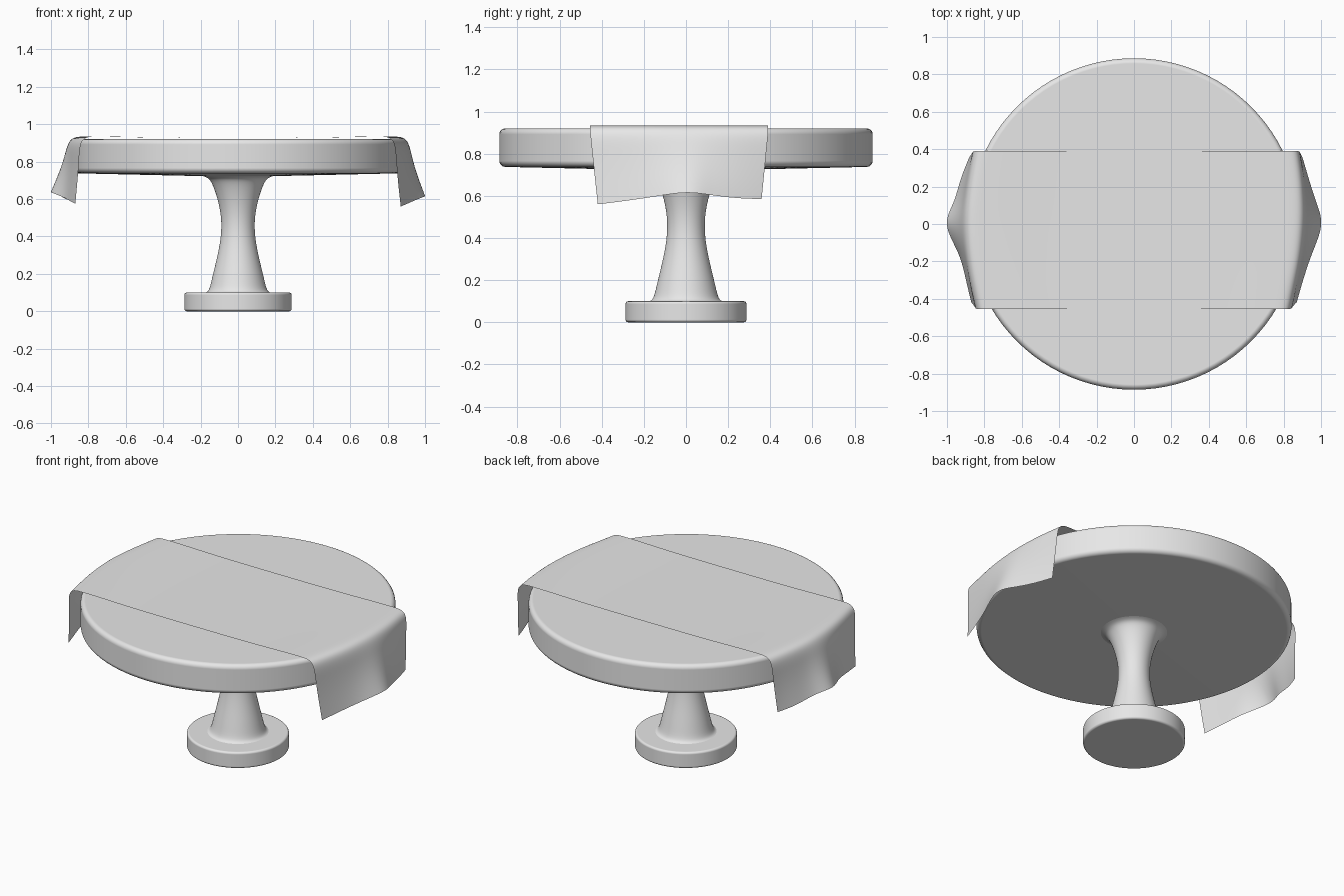
import bpy
import bmesh
import math
from mathutils import Matrix, Vector

cube = bpy.data.objects.get("Cube")
if cube:
    bpy.data.objects.remove(cube, do_unlink=True)

grey = bpy.data.materials.new("plain grey")
grey.use_nodes = True
GREY = (0.8, 0.8, 0.8, 1)
grey.diffuse_color = GREY
grey.node_tree.nodes["Principled BSDF"].inputs["Base Color"].default_value = GREY


def add_object(name, bm):
    mesh = bpy.data.meshes.new(name)
    bm.to_mesh(mesh)
    bm.free()
    mesh.materials.append(grey)
    mesh.shade_smooth()
    obj = bpy.data.objects.new(name, mesh)
    bpy.context.collection.objects.link(obj)
    return obj


def lathe(name, profile, steps=96):
    """Turn a (radius, height) profile around the z axis."""
    bm = bmesh.new()
    verts = [bm.verts.new((r, 0, z)) for r, z in profile]
    edges = [bm.edges.new(pair) for pair in zip(verts, verts[1:])]
    bmesh.ops.spin(bm, geom=verts + edges, cent=(0, 0, 0), axis=(0, 0, 1),
                   angle=math.tau, steps=steps, use_duplicate=False)
    bmesh.ops.remove_doubles(bm, verts=bm.verts, dist=0.0001)
    bmesh.ops.recalc_face_normals(bm, faces=bm.faces)
    return add_object(name, bm)


def bevel(obj, width):
    mod = obj.modifiers.new("rounded rim", 'BEVEL')
    mod.width = width
    mod.segments = 5
    mod.limit_method = 'ANGLE'
    mod.angle_limit = math.radians(35)
    mod.harden_normals = True


def subdivide(obj, levels):
    mod = obj.modifiers.new("smooth", 'SUBSURF')
    mod.levels = mod.render_levels = levels
    mod.boundary_smooth = 'PRESERVE_CORNERS'


# Round top with a slightly conical underside
bevel(lathe("table_top", [(0, 0.92), (0.886, 0.92), (0.886, 0.738), (0, 0.718)]), 0.028)

# Foot disc
bevel(lathe("foot", [(0, 0.1), (0.287, 0.1), (0.287, 0), (0, 0)]), 0.013)

# Waisted stem, flaring into foot and top
stem = lathe("stem", [(0.19, 0.095), (0.168, 0.1), (0.152, 0.115), (0.136, 0.19),
                      (0.108, 0.3), (0.086, 0.42), (0.091, 0.53), (0.117, 0.63),
                      (0.143, 0.695), (0.163, 0.717), (0.21, 0.728)], 64)
subdivide(stem, 2)

# Cloth runner: rows from front to back; shoulder, hem reach and hem height per row
ROWS = [-0.455, -0.32, -0.17, 0.0, 0.12, 0.26, 0.39]
LEFT = ([0.84, 0.87, 0.90, 0.915, 0.915, 0.905, 0.885],
        [0.87, 0.905, 0.95, 1.019, 0.975, 0.935, 0.90],
        [0.56, 0.575, 0.595, 0.622, 0.605, 0.588, 0.585])
RIGHT = ([0.845, 0.875, 0.90, 0.913, 0.905, 0.885, 0.86],
         [0.87, 0.90, 0.93, 1.027, 0.96, 0.93, 0.88],
         [0.575, 0.59, 0.61, 0.645, 0.63, 0.60, 0.59])


def drape(side, row, sign):
    """Points from the flat top over the rim down to the hem."""
    shoulder, reach, hem = (column[row] for column in side)
    y = ROWS[row]
    points = [(sign * (shoulder - back), y, 0.934) for back in (0.2, 0.1, 0.03)]
    points.append((sign * shoulder, y, 0.90))
    for out, drop in ((0.2, 0.28), (0.5, 0.6), (1, 1)):
        points.append((sign * (shoulder + out * (reach - shoulder)),
                       y * (1 - 0.08 * drop), 0.90 + drop * (hem - 0.90)))
    return points


bm = bmesh.new()
grid = []
for row, y in enumerate(ROWS):
    line = drape(RIGHT, row, -1)[::-1]
    line += [(x, y, 0.927) for x in (-0.4, 0, 0.4)]
    line += drape(LEFT, row, 1)
    grid.append([bm.verts.new(p) for p in line])
for a, b in zip(grid, grid[1:]):
    for i in range(len(a) - 1):
        bm.faces.new((a[i], a[i + 1], b[i + 1], b[i]))
subdivide(add_object("cloth_runner", bm), 3)
